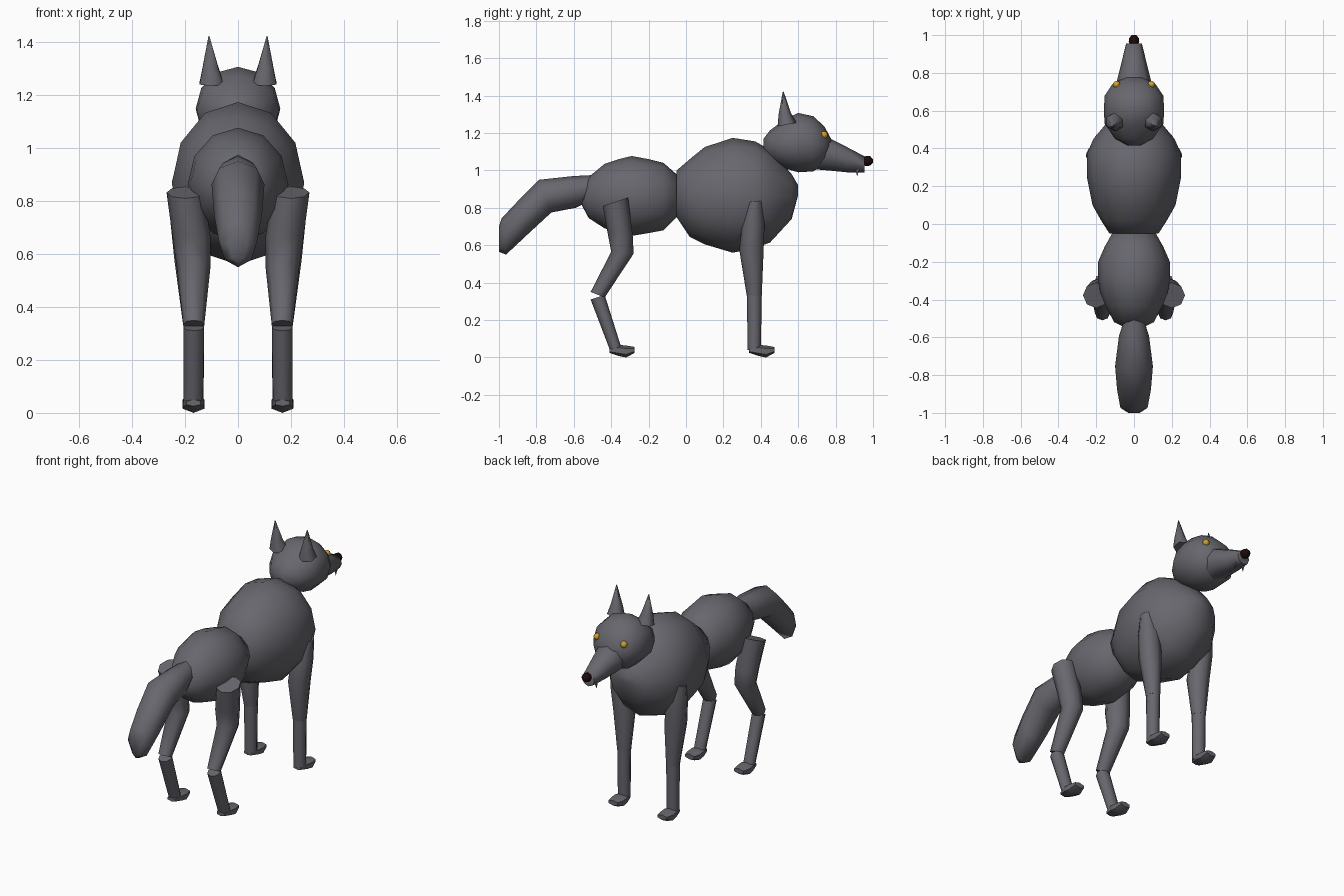
import bpy, bmesh, math
from mathutils import Vector


def material(name, rgb):
    m = bpy.data.materials.new(name)
    m.diffuse_color = (*rgb, 1)
    return m


FUR = material("grey fur", (0.135, 0.135, 0.155))
GOLD = material("gold eye", (0.62, 0.36, 0.03))
DARK = material("dark nose", (0.012, 0.003, 0.003))


def finish(name, bm, mat, angle=65):
    bmesh.ops.recalc_face_normals(bm, faces=bm.faces)
    me = bpy.data.meshes.new(name)
    bm.to_mesh(me)
    bm.free()
    me.materials.append(mat)
    for p in me.polygons:
        p.use_smooth = True
    me.set_sharp_from_angle(angle=math.radians(angle))
    ob = bpy.data.objects.new(name, me)
    bpy.context.collection.objects.link(ob)
    return ob


def loft(name, rings, sides=8, mat=FUR, side=1):
    """Skin over elliptical rings: (y1, z1, y2, z2, centre x, half width)."""
    bm = bmesh.new()
    loops = []
    for y1, z1, y2, z2, x, rx in rings:
        a, b = Vector((x, y1, z1)), Vector((x, y2, z2))
        mid, half = (a + b) / 2, (a - b) / 2
        loop = []
        for k in range(sides):
            t = math.tau * k / sides
            p = mid + half * math.cos(t) + Vector((rx * math.sin(t), 0, 0))
            loop.append(bm.verts.new((p.x * side, p.y, p.z)))
        loops.append(loop)
    for l0, l1 in zip(loops, loops[1:]):
        for k in range(sides):
            j = (k + 1) % sides
            bm.faces.new((l0[k], l0[j], l1[j], l1[k]))
    bm.faces.new(loops[0])
    bm.faces.new(loops[-1])
    return finish(name, bm, mat)


def upright(rows):
    """Rings standing upright along y: (y, top, bottom, half width)."""
    return [(y, t, y, b, 0, w) for y, t, b, w in rows]


def ball(name, centre, r, mat):
    bm = bmesh.new()
    bmesh.ops.create_uvsphere(bm, u_segments=10, v_segments=6, radius=r)
    bmesh.ops.translate(bm, verts=bm.verts, vec=centre)
    return finish(name, bm, mat)


# Body masses
loft("chest", upright([
    (-.05, 1.00, .75, .13), (.02, 1.06, .645, .175), (.10, 1.125, .605, .22),
    (.25, 1.174, .56, .25), (.37, 1.155, .585, .25), (.45, 1.11, .615, .215),
    (.565, .98, .74, .12), (.60, .92, .87, .03)]), 12)
loft("hips", upright([
    (-.04, .97, .76, .11), (-.12, 1.04, .68, .155), (-.20, 1.06, .665, .19),
    (-.29, 1.077, .65, .19), (-.36, 1.06, .67, .18), (-.435, 1.035, .69, .15),
    (-.52, .965, .745, .105), (-.555, .85, .81, .03)]), 12)

# Head and muzzle
loft("head", upright([
    (.415, 1.17, 1.09, .03), (.45, 1.215, 1.05, .10), (.53, 1.275, 1.01, .155),
    (.60, 1.307, .99, .16), (.68, 1.29, .995, .155), (.74, 1.235, 1.03, .115),
    (.775, 1.17, 1.08, .05)]), 12)
loft("muzzle", upright([
    (.64, 1.19, 1.01, .10), (.76, 1.175, 1.00, .09),
    (.86, 1.125, .99, .065), (.955, 1.075, .99, .042)]))
loft("nose", upright([
    (.945, 1.07, 1.03, .02), (.965, 1.078, 1.022, .028),
    (.985, 1.076, 1.026, .025), (1.0, 1.06, 1.04, .012)]), 8, DARK)

# Tail
loft("tail", [
    (-.50, .975, -.53, .83, 0, .055), (-.60, .97, -.59, .80, 0, .08),
    (-.785, .95, -.72, .775, 0, .10), (-.90, .835, -.85, .655, 0, .09),
    (-.985, .745, -.962, .55, 0, .072), (-1.0, .70, -1.0, .565, 0, .03)])

for s, tag in ((1, "right"), (-1, "left")):
    ball("eye_" + tag, (.092 * s, .738, 1.19), .02, GOLD)

    # Ears and fangs
    loft("ear_" + tag, [
        (.49, 1.235, .59, 1.255, .10, .052), (.495, 1.30, .56, 1.31, .104, .034),
        (.518, 1.424, .522, 1.422, .11, .002)], 6, side=s)
    loft("fang_" + tag, [
        (.905, 1.01, .93, 1.01, .028, .01),
        (.914, .97, .916, .97, .028, .001)], 5, side=s)

    # Hind leg
    loft("hind_thigh_" + tag, [
        (-.31, .855, -.445, .81, .20, .07), (-.285, .655, -.42, .67, .175, .072),
        (-.28, .555, -.40, .565, .168, .065), (-.435, .32, -.51, .35, .167, .04)],
        side=s)
    loft("hind_shin_" + tag, [
        (-.435, .335, -.51, .31, .167, .039),
        (-.345, .05, -.405, .035, .169, .037)], side=s)

    # Front leg
    loft("front_upper_leg_" + tag, [
        (.41, .84, .33, .83, .205, .05), (.42, .72, .30, .72, .19, .065),
        (.415, .575, .285, .575, .175, .065), (.405, .33, .325, .33, .167, .04)],
        side=s)
    loft("front_lower_leg_" + tag, [
        (.405, .335, .325, .335, .167, .039),
        (.40, .04, .33, .04, .167, .037)], side=s)

    # Paws share one shape, shifted along y
    for part, dy in (("hind_paw_", 0), ("front_paw_", .748)):
        loft(part + tag, [
            (y + dy, t, y + dy, b, .168, w) for y, t, b, w in (
                (-.41, .05, .025, .03), (-.36, .067, .008, .046),
                (-.32, .064, 0, .048), (-.275, .056, .024, .036))],
            6, side=s)
